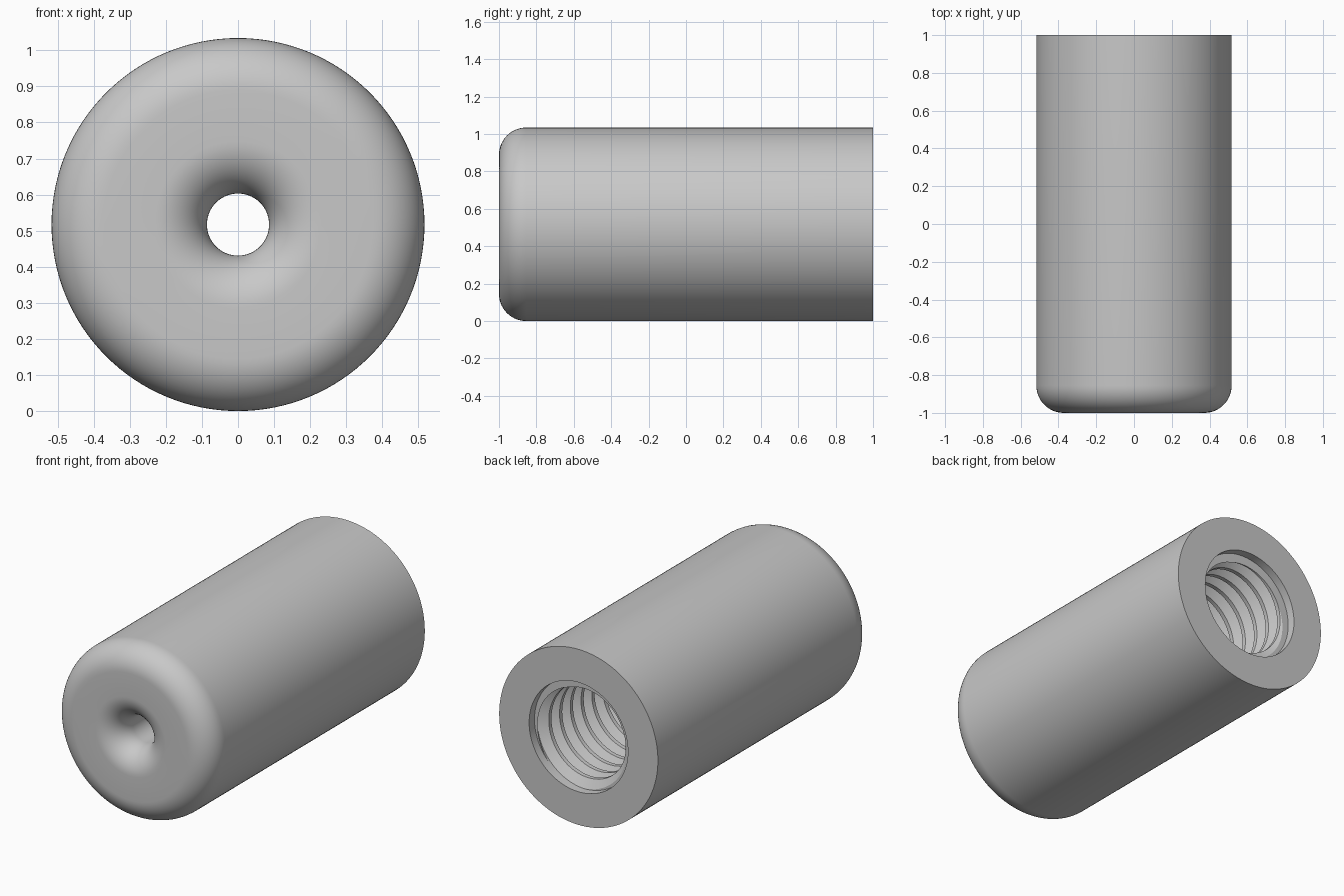
import bpy, bmesh
from math import sin, cos, pi, floor, radians

cube = bpy.data.objects.get("Cube")
if cube:
    bpy.data.objects.remove(cube, do_unlink=True)

RADIUS = 0.517       # outside of the sleeve
MAJOR = 0.322        # thread root, same as the entry bore
DEPTH = 0.054        # thread height
PITCH = 0.1
HOLE = 0.086         # small through hole
FILLET = 0.145
START, END = -0.5, 0.95   # threaded length
SEGMENTS = 128
CORNERS = (0, 0.125, 0.4375, 0.6875)   # root flat, flank, crest flat, flank


def thread_radius(u):
    """Radius of the thread at u turns along its pitch."""
    u -= floor(u + 1e-7)
    if u <= CORNERS[1]:
        h = 0
    elif u < CORNERS[2]:
        h = (u - CORNERS[1]) / (CORNERS[2] - CORNERS[1])
    elif u <= CORNERS[3]:
        h = 1
    else:
        h = (1 - u) / (1 - CORNERS[3])
    return MAJOR - DEPTH * h


def arc(r, y, radius, a0, a1, steps=14):
    angles = [radians(a0 + (a1 - a0) * i / steps) for i in range(steps + 1)]
    return [(r + radius * cos(a), y + radius * sin(a)) for a in angles]


def thread_points(turn):
    """Thread corners at one angle, trimmed to the threaded length."""
    points = []
    for k in range(-1, round((END - START) / PITCH) + 2):
        for c in CORNERS:
            y = min(max(START + PITCH * (k + c + turn), START), END)
            points.append((thread_radius((y - START) / PITCH - turn), y))
    return points


# Plain surfaces: entry bore, back face, rounded nose, funnel, hole, bore floor
entry = [(MAJOR, END), (MAJOR, 1), (RADIUS, 1)]
nose = arc(RADIUS - FILLET, -1 + FILLET, FILLET, 0, -90)
funnel = arc(HOLE + FILLET, -1 + FILLET, FILLET, -90, -180)
floor_ring = [(HOLE, START), (MAJOR, START)]

# Sweep the whole section round the y axis, the thread rising with each turn
bm = bmesh.new()
columns = []
for i in range(SEGMENTS + 1):
    turn = i / SEGMENTS
    a = 2 * pi * turn
    section = thread_points(turn) + entry + nose + funnel + floor_ring
    columns.append([bm.verts.new((r * sin(a), y, RADIUS + r * cos(a)))
                    for r, y in section])
for left, right in zip(columns, columns[1:]):
    for j in range(len(left)):
        k = (j + 1) % len(left)
        bm.faces.new((left[j], left[k], right[k], right[j]))
bmesh.ops.remove_doubles(bm, verts=bm.verts, dist=0.00005)
bmesh.ops.recalc_face_normals(bm, faces=bm.faces)

mesh = bpy.data.meshes.new("threaded_sleeve")
bm.to_mesh(mesh)
bm.free()
sleeve = bpy.data.objects.new("threaded_sleeve", mesh)
bpy.context.collection.objects.link(sleeve)

# Plain grey
grey = bpy.data.materials.new("light_grey")
grey.use_nodes = True
colour = (0.58, 0.58, 0.58, 1)
grey.diffuse_color = colour
grey.node_tree.nodes["Principled BSDF"].inputs["Base Color"].default_value = colour
mesh.materials.append(grey)

bpy.ops.object.select_all(action='DESELECT')
sleeve.select_set(True)
bpy.context.view_layer.objects.active = sleeve
bpy.ops.object.shade_smooth_by_angle(angle=radians(30))
